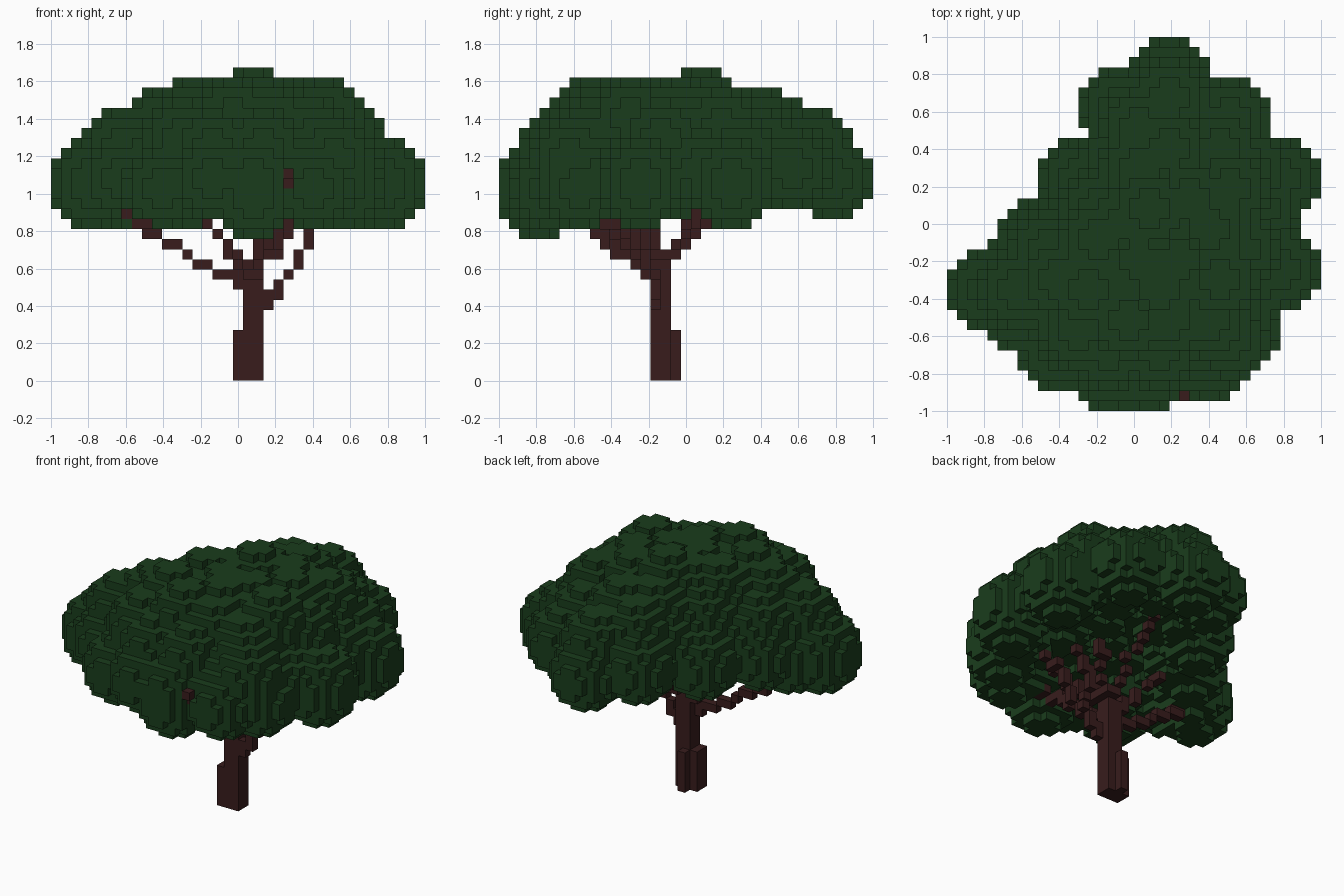
import bpy, bmesh, math, random
from mathutils import Vector, noise, geometry

if "Cube" in bpy.data.objects:
    bpy.data.objects.remove(bpy.data.objects["Cube"], do_unlink=True)

random.seed(4)
N = 37                # cells across the tree
V = 2 / N             # cell size


def material(name, rgb):
    m = bpy.data.materials.new(name)
    m.use_nodes = True
    m.diffuse_color = (*rgb, 1)
    bsdf = m.node_tree.nodes["Principled BSDF"]
    bsdf.inputs["Base Color"].default_value = (*rgb, 1)
    bsdf.inputs["Roughness"].default_value = 0.9
    return m


leaf_green = material("leaf green", (0.0100, 0.0460, 0.0115))
bark_brown = material("bark brown", (0.0395, 0.0120, 0.0120))


def cell(p):
    """Grid cell that holds a point."""
    return (math.floor((p[0] + 1) / V), math.floor((p[1] + 1) / V), math.floor(p[2] / V))


def profile(points, x):
    """Linear interpolation along a list of (x, value) points."""
    for (x0, v0), (x1, v1) in zip(points, points[1:]):
        if x <= x1:
            return v0 + (v1 - v0) * max(0, (x - x0) / (x1 - x0))
    return points[-1][1]


def voxel_object(name, cells, solid, mat):
    """Blocky shell: one quad for each cell side that touches air."""
    bm = bmesh.new()
    verts = {}
    for c in sorted(cells):
        for a in range(3):
            b, d = (a + 1) % 3, (a + 2) % 3
            for s in (0, 1):
                near = list(c)
                near[a] += 2 * s - 1
                if tuple(near) in solid:
                    continue
                quad = []
                for u, w in ((0, 0), (1, 0), (1, 1), (0, 1)):
                    k = list(c)
                    k[a] += s
                    k[b] += u
                    k[d] += w
                    k = tuple(k)
                    if k not in verts:
                        verts[k] = bm.verts.new((k[0] * V - 1, k[1] * V - 1, k[2] * V))
                    quad.append(verts[k])
                bm.faces.new(quad if s else quad[::-1])
    mesh = bpy.data.meshes.new(name)
    bm.to_mesh(mesh)
    bm.free()
    mesh.materials.append(mat)
    obj = bpy.data.objects.new(name, mesh)
    bpy.context.collection.objects.link(obj)


# Trunk: a two-cell square post with a low buttress
trunk = {(x, y, z) for x in (19, 20) for y in (15, 16) for z in range(11)}
trunk |= {(x, y, z) for x, y in ((18, 15), (18, 16), (19, 17)) for z in range(5)}

# Branches: one-cell-thick stepped paths fanning out from the trunk
paths = [
    [(0.05, -0.14, 0.57), (-0.12, -0.14, 0.58), (-0.36, -0.15, 0.73), (-0.60, -0.22, 0.89)],  # left
    [(0.16, -0.14, 0.41), (0.22, -0.16, 0.48), (0.32, -0.20, 0.65), (0.46, -0.26, 0.88)],     # right
    [(0.08, -0.20, 0.57), (0.16, -0.48, 0.79), (0.27, -0.92, 1.11)],                          # front
    [(0.02, -0.16, 0.54), (0.00, -0.26, 0.65), (-0.16, -0.42, 0.84), (-0.25, -0.55, 0.95)],   # front left
    [(0.11, -0.16, 0.60), (0.20, -0.24, 0.70), (0.31, -0.36, 0.88)],                          # front right
    [(0.11, -0.14, 0.60), (0.20, -0.15, 0.75), (0.30, -0.17, 0.95)],                          # inner right
    [(0.10, -0.11, 0.60), (0.12, -0.05, 0.70), (0.14, 0.12, 0.86), (0.09, 0.32, 1.04)],       # back
    [(0.05, -0.14, 0.57), (-0.03, -0.08, 0.70), (-0.18, 0.03, 0.86)],                         # back left
    [(0.11, -0.11, 0.60), (0.22, -0.05, 0.73), (0.32, 0.08, 0.88)],                           # back right
]
branches = set()
for path in paths:
    for p, q in zip(path, path[1:]):
        p, q = Vector(p), Vector(q)
        steps = math.ceil((q - p).length / V * 1.3)
        branches |= {cell(p.lerp(q, i / steps)) for i in range(steps + 1)}
branches -= trunk

# Canopy space: lobed plan outline, domed over its edge distance
outline = [Vector(p) for p in (
    (0.08, 1), (0.30, 1), (0.40, 0.90), (0.41, 0.72), (0.61, 0.73), (0.73, 0.62), (0.74, 0.45),
    (0.90, 0.43), (1, 0.36), (1, 0.12), (0.89, 0.05), (0.89, -0.10), (1, -0.13), (1, -0.36),
    (0.89, -0.46), (0.78, -0.47), (0.78, -0.68), (0.66, -0.80), (0.50, -0.95), (0.30, -0.92),
    (0.19, -1), (-0.24, -1), (-0.29, -0.90), (-0.51, -0.90), (-0.60, -0.78), (-0.80, -0.72),
    (-1, -0.45), (-1, -0.24), (-0.78, -0.12), (-0.78, -0.01), (-0.50, 0.22), (-0.46, 0.41),
    (-0.35, 0.45), (-0.35, 0.62), (-0.12, 0.86))]
edges = list(zip(outline, outline[1:] + outline[:1]))

# Height limits along x and along y, and the underside along y
limit_x = [(-1, 1.17), (-0.73, 1.46), (-0.57, 1.46), (-0.50, 1.57), (-0.32, 1.58), (-0.27, 1.62),
           (0.56, 1.62), (0.70, 1.50), (0.90, 1.33), (1, 1.19)]
limit_y = [(-1, 1.19), (-0.89, 1.40), (-0.62, 1.62), (0.24, 1.62), (0.28, 1.57), (0.46, 1.52),
           (0.52, 1.46), (0.78, 1.46), (0.90, 1.24), (1, 1.19)]
under_y = [(-1, 0.87), (-0.90, 0.87), (-0.88, 0.82), (-0.15, 0.82), (-0.13, 0.87), (0.34, 0.87),
           (0.36, 0.92), (0.67, 0.92), (0.69, 0.87), (1, 0.87)]


def edge_distance(p):
    """Distance to the outline, negative outside it."""
    inside, best = False, 9
    for a, b in edges:
        if (a.y > p.y) != (b.y > p.y) and p.x < a.x + (p.y - a.y) * (b.x - a.x) / (b.y - a.y):
            inside = not inside
        t = geometry.intersect_point_line(p, a, b)[1]
        best = min(best, (p - a.lerp(b, min(1, max(0, t)))).length)
    return best if inside else -best


space = set()
for i in range(N):
    for j in range(N):
        p = Vector(((i + 0.5) * V - 1, (j + 0.5) * V - 1))
        d = edge_distance(p)
        if d < 0:
            continue
        rough = noise.noise(Vector((p.x * 4, p.y * 4, 0.3)))
        t = min(1, d / 0.55)
        top = 1.17 + 0.46 * (1 - (1 - t) ** 1.8) + 0.05 * rough * t
        top = min(max(top, 1.17), profile(limit_x, p.x), profile(limit_y, p.y))
        low = profile(under_y, p.y) + 0.22 * min(1, max(0, (d - 0.2) / 0.28)) + 0.05 * rough * t
        low = max(low, profile(under_y, p.y), 0.92 - max(0, d - 0.027))
        space |= {(i, j, k) for k in range(32) if low - 0.01 < (k + 0.5) * V < top + 0.01}

# Leaf clusters: eight-cell-wide balls packed into the canopy space
R = range(-4, 4)
ball = [(x, y, z) for x in R for y in R for z in R
        if (x + 0.5) ** 2 + (y + 0.5) ** 2 + (z + 0.5) ** 2 <= 16]


def cluster(c):
    return [(c[0] + x, c[1] + y, c[2] + z) for x, y, z in ball]


def fits(c):
    misses = 0
    for b in cluster(c):
        misses += b not in space
        if misses > 9:
            return False
    return True


# Clusters that form the crown, then the lobes around the rim
centres = [(20, 20, 27), (27, 13, 26), (18, 9, 26), (15, 17, 26), (24, 21, 26), (18, 19, 26), (22, 26, 25),
           (11, 13, 25), (7, 12, 23), (22, 31, 23),
           (20, 4, 18), (20, 4, 20), (16, 4, 20), (26, 5, 19), (11, 6, 19), (14, 8, 19), (29, 8, 19),
           (4, 12, 20), (4, 12, 19), (33, 23, 20), (33, 23, 19), (33, 14, 20), (33, 14, 19),
           (22, 33, 20), (28, 29, 21)]
# Clusters at the surface first, then the filling
valid = {c for c in sorted(space) if fits(c)}


def buried(c):
    return all((c[0] + x, c[1] + y, c[2] + z) in valid
               for x, y, z in ((1, 0, 0), (-1, 0, 0), (0, 1, 0), (0, -1, 0), (0, 0, 1), (0, 0, -1)))


for c in sorted(valid, key=lambda c: (buried(c), random.random())):
    if all(sum((u - w) ** 2 for u, w in zip(c, o)) >= 11 for o in centres):
        centres.append(c)
canopy = {b for c in centres for b in cluster(c) if 0 <= b[0] < N and 0 <= b[1] < N}

# Small openings under the front rim, before the tips of the left branches
for x, depth, height in ((7, 14, 17), (8, 14, 16), (9, 14, 16), (15, 10, 16), (16, 10, 16)):
    canopy -= {(x, y, z) for y in range(depth) for z in range(height)}
canopy -= trunk | branches

solid = trunk | branches | canopy
voxel_object("trunk", trunk, solid, bark_brown)
voxel_object("branches", branches, solid, bark_brown)
voxel_object("canopy", canopy, solid, leaf_green)
